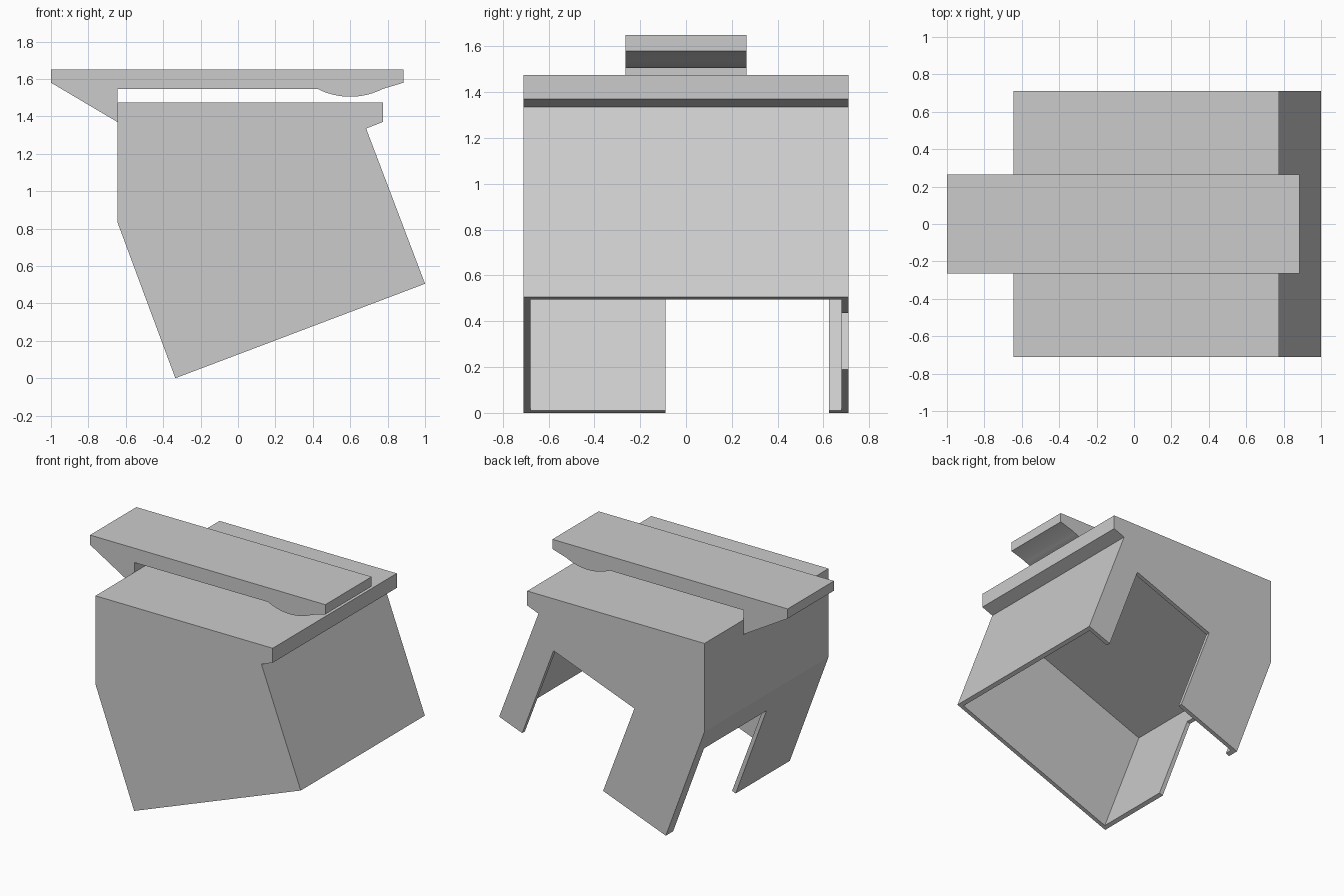
import bpy, bmesh, math

if "Cube" in bpy.data.objects:
    bpy.data.objects.remove(bpy.data.objects["Cube"])

TILT = math.atan2(0.505, 1.335)
C, S = math.cos(TILT), math.sin(TILT)
LENGTH = math.hypot(1.335, 0.505)   # skirt length along its tilted base
WALL = 0.031

grey = bpy.data.materials.new("light grey")
grey.diffuse_color = (0.6, 0.6, 0.6, 1)
grey.use_nodes = True
grey.node_tree.nodes["Principled BSDF"].inputs["Base Color"].default_value = grey.diffuse_color


def prism(name, profile, y0, y1):
    """Extrude an x-z profile from y0 to y1."""
    bm = bmesh.new()
    face = bm.faces.new([bm.verts.new((x, y0, z)) for x, z in profile])
    ext = bmesh.ops.extrude_face_region(bm, geom=[face])
    moved = [v for v in ext["geom"] if isinstance(v, bmesh.types.BMVert)]
    bmesh.ops.translate(bm, verts=moved, vec=(0, y1 - y0, 0))
    bmesh.ops.recalc_face_normals(bm, faces=bm.faces)
    mesh = bpy.data.meshes.new(name)
    bm.to_mesh(mesh)
    bm.free()
    mesh.materials.append(grey)
    obj = bpy.data.objects.new(name, mesh)
    bpy.context.collection.objects.link(obj)
    return obj


def tilted_box(name, u0, u1, v0, v1, y0, y1):
    """Box aligned with the tilted base, u along it and v away from it."""
    corners = [(u0, v0), (u1, v0), (u1, v1), (u0, v1)]
    return prism(name, [(-0.335 + u * C - v * S, u * S + v * C)
                        for u, v in corners], y0, y1)


# Main housing with flat top, lip on the right and tilted skirt
housing = prism("housing", [
    (-0.645, 1.475), (0.775, 1.475), (0.775, 1.37), (0.685, 1.335),
    (1.0, 0.505), (-0.335, 0.0), (-0.645, 0.835)], -0.71, 0.71)

# Hollow underside, then the openings in the back and left walls
cutters = [
    tilted_box("cavity_cutter", WALL, LENGTH - WALL, -0.2, 0.87, -0.679, 0.679),
    tilted_box("back_opening_cutter", 0.537, 1.23, -0.2, 0.71, 0.6, 0.8),
    tilted_box("left_opening_cutter", -0.1, 0.1, -0.2, 0.71, -0.09, 0.625),
]
bpy.context.view_layer.objects.active = housing
for cutter in cutters:
    mod = housing.modifiers.new(cutter.name, "BOOLEAN")
    mod.operation = "DIFFERENCE"
    mod.solver = "EXACT"
    mod.object = cutter
    bpy.ops.object.modifier_apply(modifier=mod.name)
    bpy.data.objects.remove(cutter)

# Top clip: flat arm with a rounded bump beneath and a bracket at the left
R = 0.386
HALF = math.asin(0.175 / R)
bump = [(0.6 + R * math.sin(a), 1.505 + R - R * math.cos(a))
        for a in (HALF * (1 - i / 8) for i in range(17))]
clip = prism("top_clip", [(-1.0, 1.65), (0.885, 1.65), (0.885, 1.58)] + bump +
             [(-0.645, 1.546), (-0.645, 1.37), (-1.0, 1.58)], -0.265, 0.265)
bpy.ops.object.select_all(action="DESELECT")
clip.select_set(True)
bpy.context.view_layer.objects.active = clip
bpy.ops.object.shade_smooth_by_angle(angle=math.radians(15))
